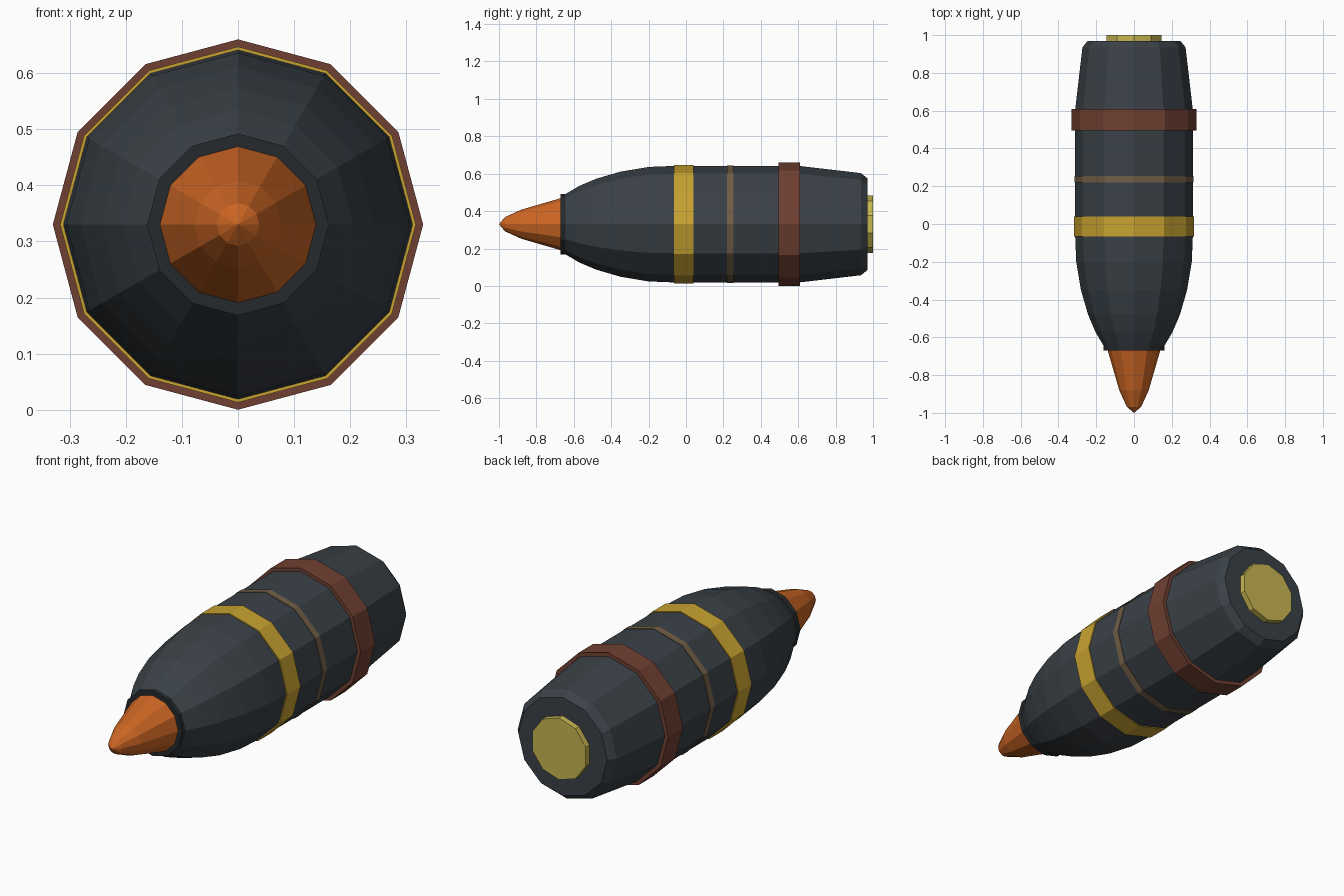
import bpy
import bmesh
from math import sin, cos, tau

cube = bpy.data.objects.get("Cube")
if cube:
    bpy.data.objects.remove(cube, do_unlink=True)

AXIS_Z = 0.33  # height of the long axis


def srgb(c):
    c /= 255
    return c / 12.92 if c <= 0.04045 else ((c + 0.055) / 1.055) ** 2.4


def material(name, r, g, b):
    mat = bpy.data.materials.new(name)
    mat.use_nodes = True
    colour = (srgb(r), srgb(g), srgb(b), 1)
    mat.diffuse_color = colour
    bsdf = mat.node_tree.nodes["Principled BSDF"]
    bsdf.inputs["Base Color"].default_value = colour
    bsdf.inputs["Roughness"].default_value = 0.6
    return mat


def turned(name, profile, mat, sides=12):
    """Closed flat-faced solid turned around the long axis from (y, radius) points."""
    bm = bmesh.new()
    rings = []
    for y, r in profile:
        if r == 0:
            rings.append([bm.verts.new((0, y, AXIS_Z))] * sides)
        else:
            rings.append([bm.verts.new((r * sin(tau * i / sides), y,
                                        AXIS_Z + r * cos(tau * i / sides)))
                          for i in range(sides)])
    for a, b in zip(rings, rings[1:]):
        for i in range(sides):
            j = (i + 1) % sides
            bm.faces.new(list(dict.fromkeys((a[i], a[j], b[j], b[i]))))
    for ring in (rings[0], rings[-1]):
        if len(set(ring)) == sides:
            bm.faces.new(ring)
    bmesh.ops.recalc_face_normals(bm, faces=bm.faces)
    mesh = bpy.data.meshes.new(name)
    bm.to_mesh(mesh)
    bm.free()
    mesh.materials.append(mat)
    obj = bpy.data.objects.new(name, mesh)
    bpy.context.collection.objects.link(obj)
    return obj


def band(name, start, end, radius, mat, sides=12):
    return turned(name, [(start, radius), (end, radius)], mat, sides)


steel = material("dark steel", 58, 65, 71)
black = material("blackened steel", 38, 42, 45)
orange = material("orange", 205, 102, 36)
yellow = material("yellow paint", 200, 162, 48)
tan = material("dull tan", 112, 94, 70)
copper = material("dark copper", 112, 64, 50)
brass = material("pale brass", 200, 182, 82)

# Main body: curved front, straight middle, tapered tail
turned("shell_body", [(-0.66, 0.152), (-0.57, 0.205), (-0.48, 0.243), (-0.35, 0.281),
                      (-0.2, 0.306), (-0.05, 0.312), (0.6, 0.312),
                      (0.935, 0.273), (0.97, 0.245)], steel)

# Nose cone and its collar
turned("nose_cone", [(-1, 0), (-0.968, 0.038), (-0.88, 0.078), (-0.66, 0.142)], orange)
band("nose_collar", -0.67, -0.645, 0.162, black)

# Bands around the body
band("yellow_band", -0.065, 0.04, 0.317, yellow)
band("thin_groove_band", 0.22, 0.255, 0.315, tan)
band("driving_band", 0.495, 0.61, 0.33, copper)

# Plug in the base
band("base_plug", 0.96, 1.0, 0.154, brass, sides=10)
